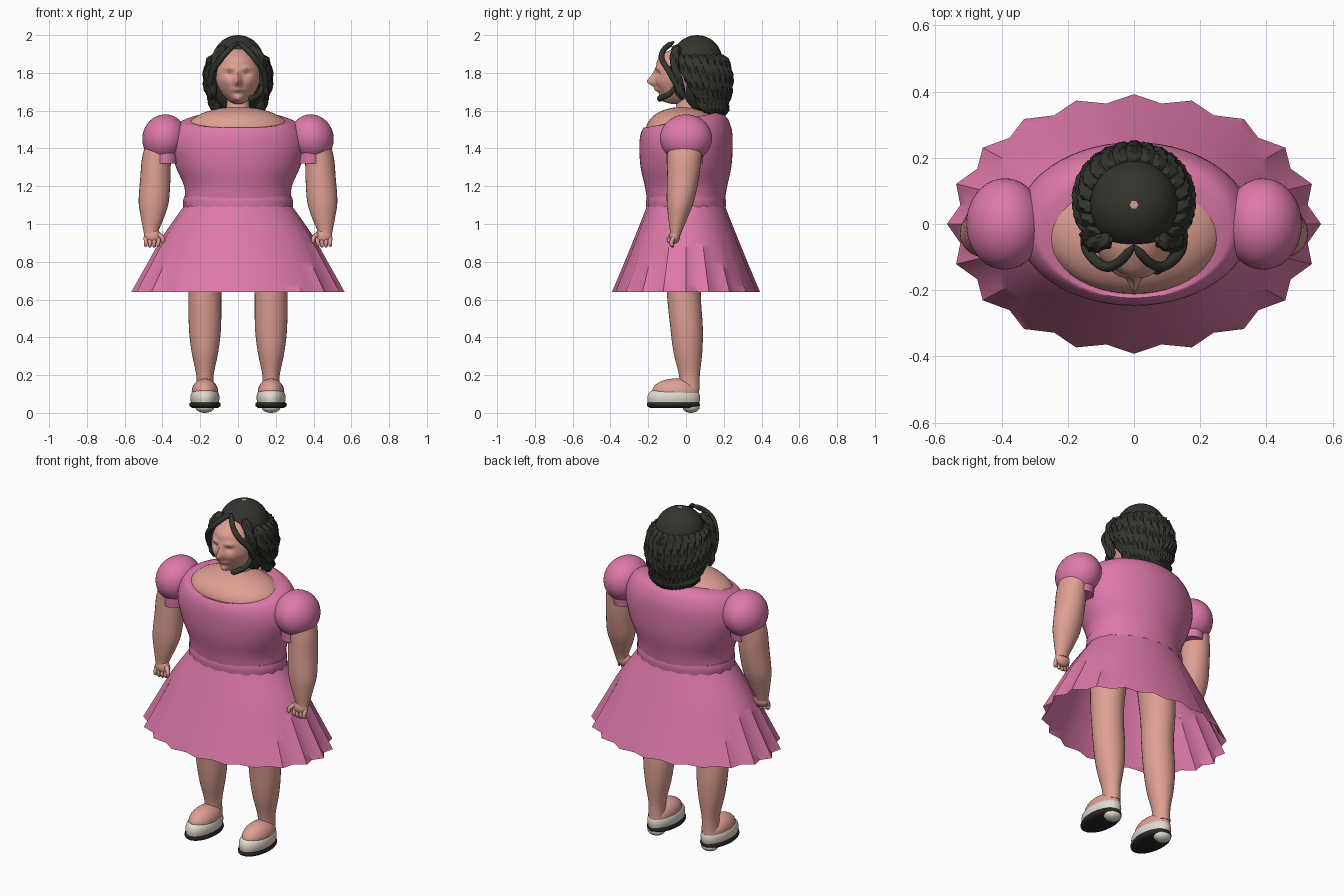
import bpy, bmesh
from math import sin, cos, pi, exp, radians
from mathutils import Vector

cube = bpy.data.objects.get("Cube")
if cube:
    bpy.data.objects.remove(cube, do_unlink=True)


def material(name, rgb):
    m = bpy.data.materials.new(name)
    m.use_nodes = True
    m.diffuse_color = (*rgb, 1)
    m.node_tree.nodes["Principled BSDF"].inputs["Base Color"].default_value = (*rgb, 1)
    return m


PINK = material("pink cloth", (0.73, 0.19, 0.40))
SKIN = material("skin", (0.74, 0.35, 0.29))
HAIR = material("black hair", (0.035, 0.035, 0.028))
WHITE = material("shoe white", (0.75, 0.70, 0.62))
SOLE = material("dark sole", (0.02, 0.02, 0.018))


def finish(name, bm, mat, angle=40):
    bmesh.ops.recalc_face_normals(bm, faces=bm.faces)
    mesh = bpy.data.meshes.new(name)
    bm.to_mesh(mesh)
    bm.free()
    mesh.materials.append(mat)
    ob = bpy.data.objects.new(name, mesh)
    bpy.context.collection.objects.link(ob)
    bpy.ops.object.select_all(action='DESELECT')
    bpy.context.view_layer.objects.active = ob
    ob.select_set(True)
    bpy.ops.object.shade_smooth_by_angle(angle=radians(angle))
    return ob


def skin_rings(name, rings, mat, caps=True, angle=40):
    """Bridge a list of point rings into one surface."""
    bm = bmesh.new()
    rows = [[bm.verts.new(p) for p in ring] for ring in rings]
    n = len(rows[0])
    for a, b in zip(rows, rows[1:]):
        for i in range(n):
            j = (i + 1) % n
            bm.faces.new((a[i], a[j], b[j], b[i]))
    if caps:
        bm.faces.new(rows[0])
        bm.faces.new(rows[-1])
    return finish(name, bm, mat, angle)


def smooth(keys, steps):
    """Catmull-Rom sampling of a list of equal-length tuples."""
    k = [Vector(p) for p in keys]
    k = [k[0] * 2 - k[1]] + k + [k[-1] * 2 - k[-2]]
    out = []
    for a, b, c, d in zip(k, k[1:], k[2:], k[3:]):
        for s in range(steps):
            t = s / steps
            out.append(0.5 * (2 * b + (c - a) * t + (2 * a - 5 * b + 4 * c - d) * t * t
                              + (3 * b - a - 3 * c + d) * t ** 3))
    return out + [k[-2]]


def loft(name, keys, mat, n=40, steps=4, caps=True, ripple=0, tilt=0, x=0):
    """Horizontal ellipses: (z, offset x, offset y, radius x, radius y)."""
    rows = smooth(keys, steps)
    rings = []
    for r, (z, cx, cy, rx, ry) in enumerate(rows):
        f = r / (len(rows) - 1)
        ring = []
        for i in range(n):
            a = 2 * pi * i / n
            k = 1 - ripple * f ** 0.7 * (i % 2)
            y = ry * k * sin(a)
            ring.append((x + cx + rx * k * cos(a), cy + y, z + tilt * f ** 3 * y))
        rings.append(ring)
    return skin_rings(name, rings, mat, caps)


def tube(name, pts, radii, mat, n=10, lobes=0, twist=0):
    """Round tube along a path; lobes and twist make it a rope."""
    rings = []
    for i, p in enumerate(pts):
        d = (pts[min(i + 1, len(pts) - 1)] - pts[max(i - 1, 0)]).normalized()
        u = d.cross(Vector((0.3, 1, 0.1))).normalized()
        v = d.cross(u)
        f = i / (len(pts) - 1)
        r0 = radii[0] + (radii[1] - radii[0]) * f
        r0 *= min(1, 0.35 + 7 * f, 0.35 + 7 * (1 - f))
        ring = []
        for j in range(n):
            a = 2 * pi * j / n
            r = r0 * (1 + (0.16 * cos(lobes * (a + twist * f)) if lobes else 0))
            ring.append(p + (u * cos(a) + v * sin(a)) * r)
        rings.append(ring)
    return skin_rings(name, rings, mat)


def ball(name, centre, radii, mat, shape=None, u=32, v=20, tilt=0):
    bm = bmesh.new()
    bmesh.ops.create_uvsphere(bm, u_segments=u, v_segments=v, radius=1)
    for p in bm.verts:
        x, y, z = (p.co[i] * radii[i] for i in range(3))
        x, z = x * cos(tilt) + z * sin(tilt), z * cos(tilt) - x * sin(tilt)
        p.co = Vector(centre) + Vector((x, y, z))
        if shape:
            shape(p.co)
    return finish(name, bm, mat)


# Dress: pleated open skirt, scalloped waistband, bodice with sloping neckline
loft("skirt", [(1.11, 0, 0, .275, .2), (.94, 0, 0, .395, .268),
               (.8, 0, 0, .475, .325), (.64, 0, 0, .565, .392)],
     PINK, caps=False, ripple=.06)
loft("waistband", [(1.145, 0, 0, .285, .207), (1.12, 0, 0, .291, .212),
                   (1.09, 0, 0, .29, .211)], PINK, ripple=.03)
loft("bodice", [(1.12, 0, 0, .28, .205), (1.2, 0, 0, .285, .218), (1.3, 0, 0, .328, .24),
                (1.4, 0, 0, .355, .247), (1.48, 0, 0, .345, .243),
                (1.535, 0, -.005, .31, .222), (1.55, 0, -.02, .268, .195)],
     PINK, n=56, tilt=.22)
ball("chest", (0, -.02, 1.5), (.272, .192, .12), SKIN, u=48)
loft("neck", [(1.55, 0, .0, .075, .075), (1.64, 0, .01, .06, .06),
              (1.74, 0, .01, .06, .06)], SKIN, n=24)

for s, side in ((1, "left"), (-1, "right")):
    # Sleeves and arms
    ball(side + "_puff_sleeve", (s * .39, 0, 1.455), (.116, .138, .126), PINK, u=40, v=24,
         tilt=s * -.3)
    loft(side + "_sleeve_cuff", [(1.39, s * .385, -.005, .075, .1),
                                 (1.32, s * .385, -.008, .07, .095)], PINK, steps=1)
    loft(side + "_arm", [(1.44, s * .4, 0, .085, .1), (1.35, s * .43, -.008, .078, .09),
                         (1.25, s * .437, -.015, .08, .085), (1.12, s * .446, -.03, .08, .072),
                         (1.04, s * .452, -.042, .063, .053), (.97, s * .46, -.052, .042, .034),
                         (.94, s * .46, -.056, .036, .028)], SKIN, n=28)
    # Hands
    ball(side + "_palm", (s * .452, -.06, .935), (.046, .028, .04), SKIN, u=20, v=12)
    for i in range(4):
        x = s * (.422 + .022 * i)
        drop = .873 + .006 * abs(i - 1.5)
        tube(f"{side}_finger_{i + 1}", smooth([(x, -.06, .94), (x, -.078, .9), (x, -.066, drop)], 4),
             (.0125, .009), SKIN)
    tube(side + "_thumb", smooth([(s * .43, -.06, .95), (s * .402, -.085, .93),
                                  (s * .397, -.092, .9)], 4), (.014, .01), SKIN)
    # Legs and shoes
    loft(side + "_leg", [(1.1, s * -.03, 0, .11, .12), (.8, 0, -.01, .092, .1),
                         (.64, 0, -.012, .087, .09), (.45, 0, .003, .085, .086),
                         (.32, 0, .01, .07, .076), (.2, 0, .018, .046, .055),
                         (.12, 0, .02, .046, .052)], SKIN, n=32, x=s * .175)
    ball(side + "_foot", (s * .175, -.055, .112), (.07, .125, .07), SKIN)
    loft(side + "_shoe", [(.118, 0, -.062, .06, .12), (.105, 0, -.064, .072, .133),
                          (.08, 0, -.065, .077, .14), (.045, 0, -.066, .072, .135)],
         WHITE, x=s * .175)
    loft(side + "_sole", [(.056, 0, -.067, .078, .136), (.047, 0, -.067, .083, .14),
                          (.035, 0, -.067, .081, .138), (.026, 0, -.067, .066, .12)],
         SOLE, steps=2, x=s * .175)
    ball(side + "_heel", (s * .175, .027, .03), (.05, .045, .03), WHITE, u=20, v=12)


# Face: ellipsoid shaped by bumps (x, z, width, height, depth)
BUMPS = [(0, 1.752, .018, .026, .044), (0, 1.79, .012, .03, .015), (0, 1.71, .03, .012, .016),
         (0, 1.658, .035, .025, .034), (.045, 1.825, .03, .012, .01), (.045, 1.795, .02, .013, -.013),
         (.055, 1.75, .025, .025, .006), (0, 1.87, .07, .03, .012)]


def face_shape(co):
    x, z = abs(co.x), co.z
    if co.y < -.05:
        for bx, bz, w, h, d in BUMPS:
            co.y -= d * exp(-((x - bx) / w) ** 2 - ((z - bz) / h) ** 2)
    if z < 1.76:
        co.x *= 1 - 1.2 * (1.76 - z)


ball("face", (0, -.04, 1.782), (.118, .122, .148), SKIN, face_shape, u=96, v=64)

# Hair: cap, inner mass, ring of twisted locks swept backwards
ball("hair_cap", (0, .058, 1.865), (.135, .135, .135), HAIR, u=40, v=24)
loft("crown_opening", [(2.0, 0, .058, .013, .013), (1.997, 0, .058, .013, .013)], SKIN, n=6, steps=1)
ball("hair_core", (0, .085, 1.745), (.14, .115, .165), HAIR)
COUNT = 9
for s, side in ((1, "left"), (-1, "right")):
    for i in range(COUNT):
        start = radians(-42 + 132 * i / (COUNT - 1))
        path = []
        for j in range(33):
            f = j / 32
            a = start + (pi / 2 - start) * .45 * f
            r = .125 + .03 * sin(pi * min(1, f * 1.25)) - .012 * f
            back = max(0, sin(a))
            end = 1.60 - .03 * back
            path.append(Vector((s * r * cos(a) * (1 + .08 * f), .06 + r * sin(a) + .02 * f,
                                1.895 + (end - 1.895) * f)))
        tube(f"{side}_lock_{i + 1}", path, (.029, .035), HAIR, n=15, lobes=5, twist=s * 5)
    # Fringe strands parted at the middle
    tube(side + "_fringe", smooth([(0, -.065, 1.965), (s * .045, -.115, 1.925),
                                   (s * .09, -.128, 1.875), (s * .138, -.085, 1.8),
                                   (s * .148, -.03, 1.7)], 8), (.014, .017), HAIR)
    tube(side + "_temple_lock", smooth([(s * .07, -.045, 1.945), (s * .115, -.06, 1.88),
                                        (s * .132, -.05, 1.78), (s * .14, -.02, 1.66)], 8),
         (.024, .026), HAIR, n=15, lobes=5, twist=4)
tube("chin_curl", smooth([(.13, -.045, 1.74), (.115, -.085, 1.69), (.085, -.125, 1.67),
                          (.055, -.145, 1.66)], 6), (.013, .017), HAIR)
